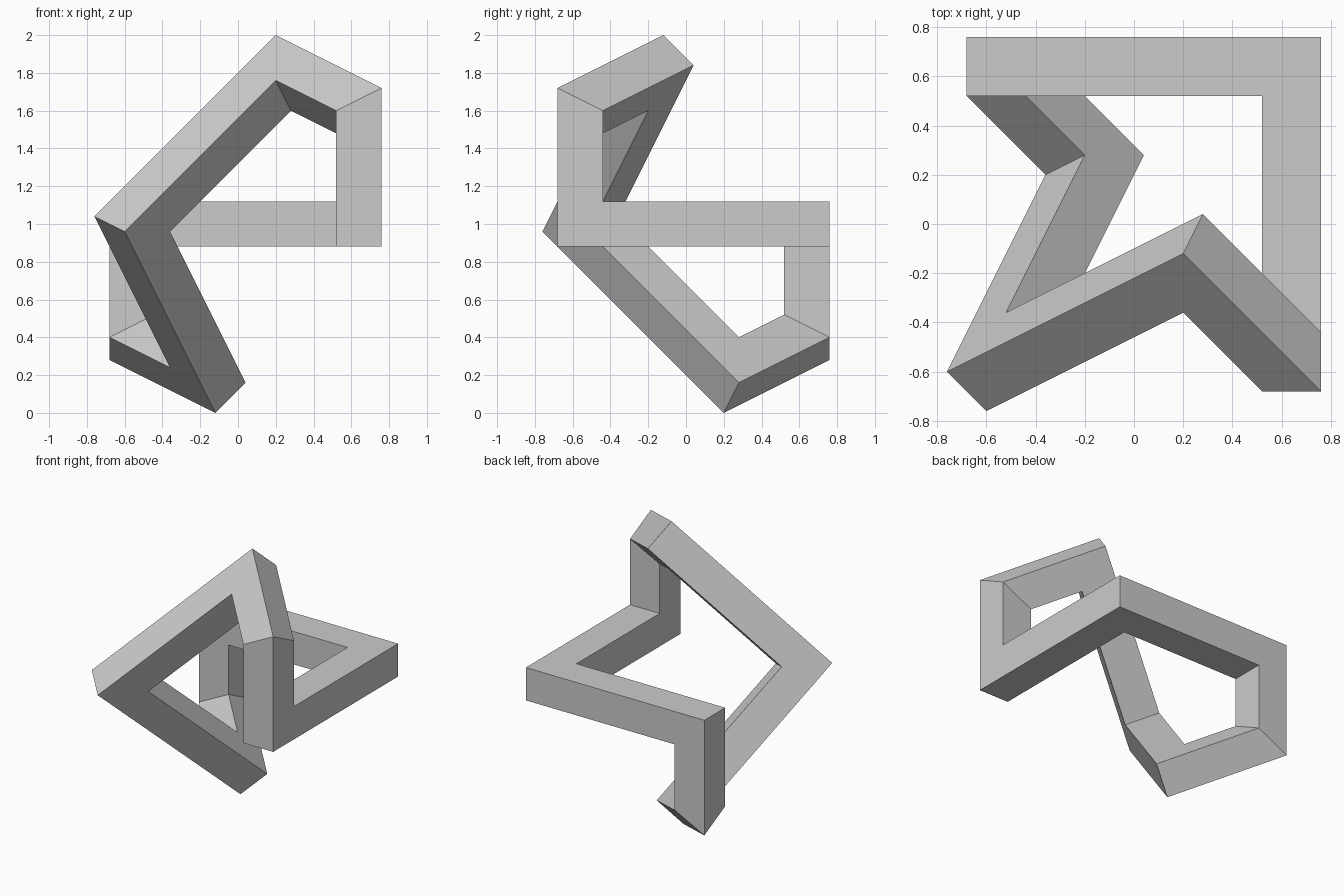
import bpy, bmesh
from mathutils import Vector

if "Cube" in bpy.data.objects:
    bpy.data.objects.remove(bpy.data.objects["Cube"])

# Centre line of half the closed loop; the other half is its (y, x, 2 - z) twin
half = [(0.64, 0.64, 1.0), (0.64, -0.56, 1.0), (0.64, -0.56, 1.6),
        (0.24, -0.16, 1.8), (-0.56, -0.56, 1.0)]
twin = [(y, x, 2 - z) for x, y, z in half[1:4]]
path = [Vector(p) for p in half + twin[::-1]]
n = len(path)
R = 0.12  # half the bar thickness

# Square section on the first straight bar, which runs along y
section = [Vector((0.64 + a * R, 0, 1 + b * R))
           for a, b in ((-1, -1), (1, -1), (1, 1), (-1, 1))]

# Slide the section along each bar to the mitre plane at its end
bm = bmesh.new()
rings = []
for i in range(1, n + 2):
    p = path[i % n]
    d_in = (p - path[(i - 1) % n]).normalized()
    d_out = (path[(i + 1) % n] - p).normalized()
    normal = d_in + d_out
    section = [v + d_in * ((p - v).dot(normal) / d_in.dot(normal)) for v in section]
    rings.append([bm.verts.new(v) for v in section])

# Skin the bars, then weld the last ring onto the first
for a, b in zip(rings, rings[1:]):
    for k in range(4):
        j = (k + 1) % 4
        bm.faces.new((a[k], a[j], b[j], b[k]))
bmesh.ops.remove_doubles(bm, verts=bm.verts, dist=0.001)
bmesh.ops.recalc_face_normals(bm, faces=bm.faces)

mesh = bpy.data.meshes.new("mitred_bar_loop")
bm.to_mesh(mesh)
bm.free()
bpy.context.collection.objects.link(bpy.data.objects.new("mitred_bar_loop", mesh))
